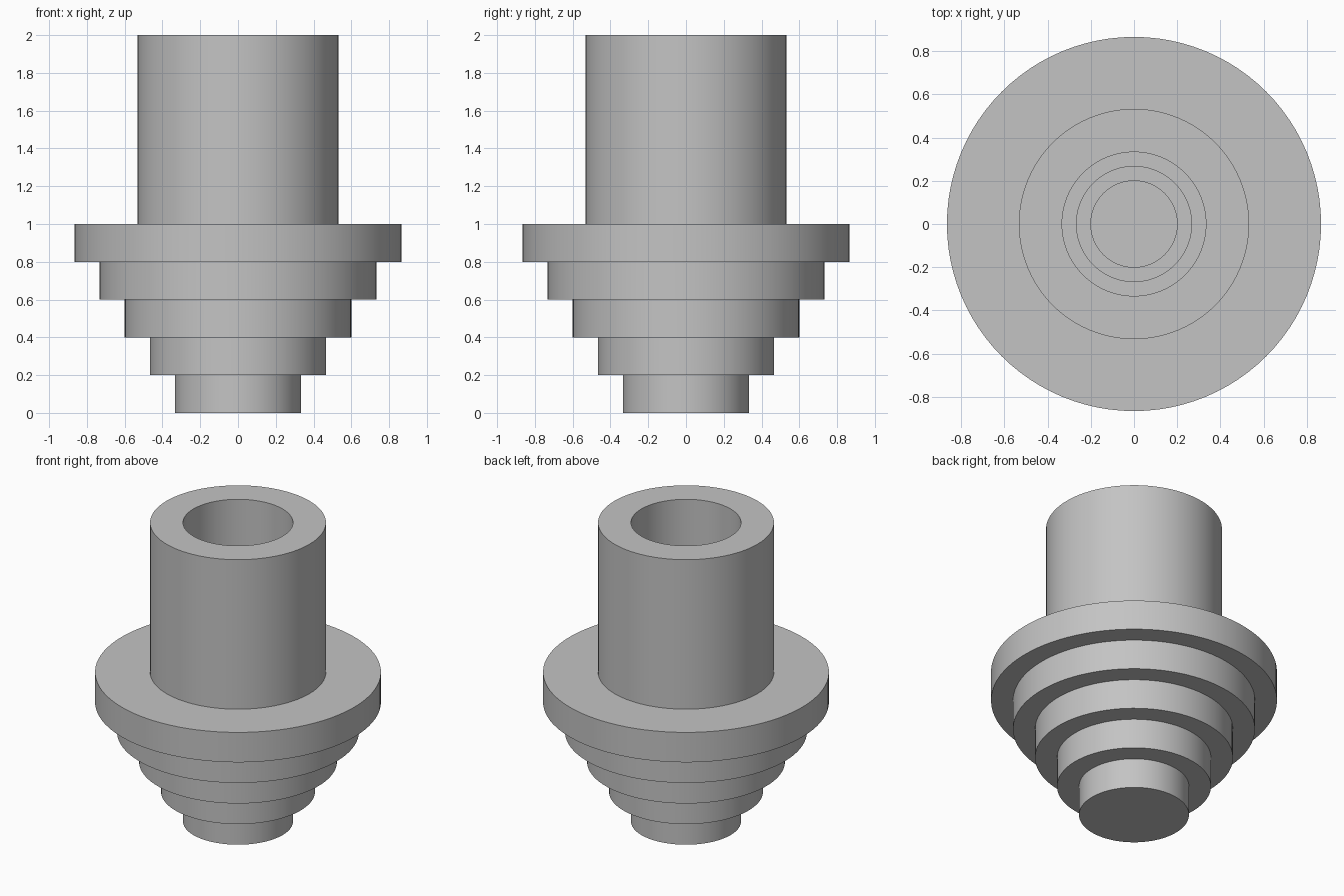
import bpy
import bmesh
import math

cube = bpy.data.objects.get("Cube")
if cube:
    bpy.data.objects.remove(cube, do_unlink=True)

UNIT = 1 / 15      # design module
TIER = 3 * UNIT    # height of one tier
SEGMENTS = 96

grey = bpy.data.materials.new("plain grey")
grey.use_nodes = True
color = (0.55, 0.55, 0.55, 1)
grey.diffuse_color = color
grey.node_tree.nodes["Principled BSDF"].inputs["Base Color"].default_value = color


def lathe(name, profile):
    """Revolve an (r, z) profile around the z axis."""
    bm = bmesh.new()
    verts = [bm.verts.new((r, 0, z)) for r, z in profile]
    edges = [bm.edges.new(pair) for pair in zip(verts, verts[1:])]
    bmesh.ops.spin(bm, geom=verts + edges, axis=(0, 0, 1), cent=(0, 0, 0),
                   angle=math.tau, steps=SEGMENTS, use_merge=False)
    bmesh.ops.remove_doubles(bm, verts=bm.verts, dist=0.0001)
    bmesh.ops.recalc_face_normals(bm, faces=bm.faces)
    mesh = bpy.data.meshes.new(name)
    bm.to_mesh(mesh)
    bm.free()
    mesh.materials.append(grey)
    obj = bpy.data.objects.new(name, mesh)
    bpy.context.collection.objects.link(obj)
    bpy.ops.object.select_all(action="DESELECT")
    obj.select_set(True)
    bpy.context.view_layer.objects.active = obj
    bpy.ops.object.shade_smooth_by_angle(angle=math.radians(30))
    return obj


# Outside: five widening tiers, then the upper tube
profile = [(0, 0)]
for i in range(5):
    radius = (5 + 2 * i) * UNIT
    profile += [(radius, i * TIER), (radius, (i + 1) * TIER)]
profile += [(8 * UNIT, 5 * TIER), (8 * UNIT, 2)]

# Inside: blind bore narrowing in steps
top = 2
for radius, bottom in ((5, 5), (4, 4), (3, 3)):
    profile += [(radius * UNIT, top), (radius * UNIT, bottom * TIER)]
    top = bottom * TIER
profile.append((0, top))

lathe("stepped_hub", profile)
